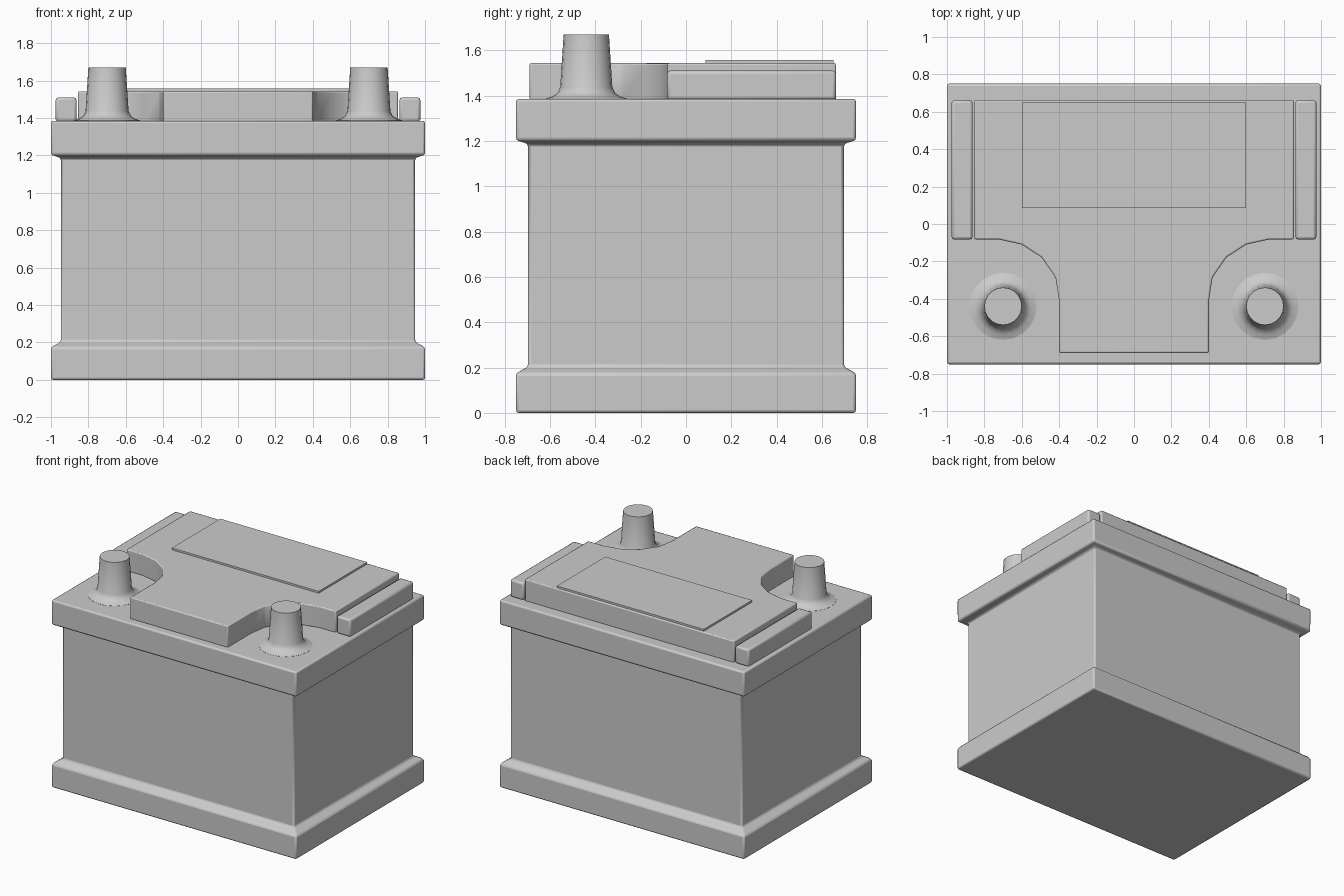
import bpy, bmesh, math

if "Cube" in bpy.data.objects:
    bpy.data.objects.remove(bpy.data.objects["Cube"])


def finish(name, bm, bevel=0.0, segments=2, smooth=35):
    bmesh.ops.recalc_face_normals(bm, faces=bm.faces)
    me = bpy.data.meshes.new(name)
    bm.to_mesh(me)
    bm.free()
    ob = bpy.data.objects.new(name, me)
    bpy.context.collection.objects.link(ob)
    if bevel:
        mod = ob.modifiers.new("Bevel", 'BEVEL')
        mod.width, mod.segments = bevel, segments
        mod.limit_method, mod.angle_limit = 'ANGLE', math.radians(25)
    bpy.ops.object.select_all(action='DESELECT')
    bpy.context.view_layer.objects.active = ob
    ob.select_set(True)
    bpy.ops.object.shade_smooth_by_angle(angle=math.radians(smooth))
    return ob


def loft(name, rings, **kw):
    """Skin a stack of equal-length closed rings and cap both ends."""
    bm = bmesh.new()
    loops = [[bm.verts.new(p) for p in ring] for ring in rings]
    n = len(loops[0])
    for a, b in zip(loops, loops[1:]):
        for i in range(n):
            j = (i + 1) % n
            bm.faces.new((a[i], a[j], b[j], b[i]))
    bm.faces.new(loops[0][::-1])
    bm.faces.new(loops[-1])
    return finish(name, bm, **kw)


def rect(x0, x1, y0, y1, z):
    return [(x0, y0, z), (x1, y0, z), (x1, y1, z), (x0, y1, z)]


def box(name, x0, x1, y0, y1, z0, z1, **kw):
    return loft(name, [rect(x0, x1, y0, y1, z) for z in (z0, z1)], **kw)


# Case with a foot flange and a rim: (inset, z)
case = [(0, 0), (0, 0.175), (0.053, 0.203), (0.053, 1.187), (0, 1.203), (0, 1.385)]
loft("case", [rect(-1 + i, 1 - i, -0.75 + i, 0.75 - i, z) for i, z in case], bevel=0.012)

# Raised lid with curved cut-outs around the terminals
half = [(0.4, -0.69), (0.4, -0.41), (0.42, -0.285), (0.495, -0.178),
        (0.6, -0.11), (0.725, -0.082), (0.855, -0.082), (0.855, 0.662)]
outline = half + [(-x, y) for x, y in reversed(half)]
loft("lid", [[(x, y, z) for x, y in outline] for z in (1.38, 1.543)],
     bevel=0.008)

# Label panel on the lid
box("label_panel", -0.6, 0.6, 0.085, 0.65, 1.535, 1.557)

# Side grips and terminals, mirrored left and right
post = [(0.18, 1.38), (0.18, 1.386), (0.15, 1.396), (0.127, 1.412),
        (0.115, 1.437), (0.1, 1.67)]
SIDES = 20
for s, side in ((-1, "left"), (1, "right")):
    xs = sorted((s * 0.863, s * 0.975))
    box(side + "_grip", xs[0], xs[1], -0.083, 0.662, 1.38, 1.51, bevel=0.014)
    rings = [[(s * 0.7 + r * math.cos(2 * math.pi * k / SIDES),
               -0.44 + r * math.sin(2 * math.pi * k / SIDES), z)
              for k in range(SIDES)] for r, z in post]
    loft(side + "_terminal", rings)
